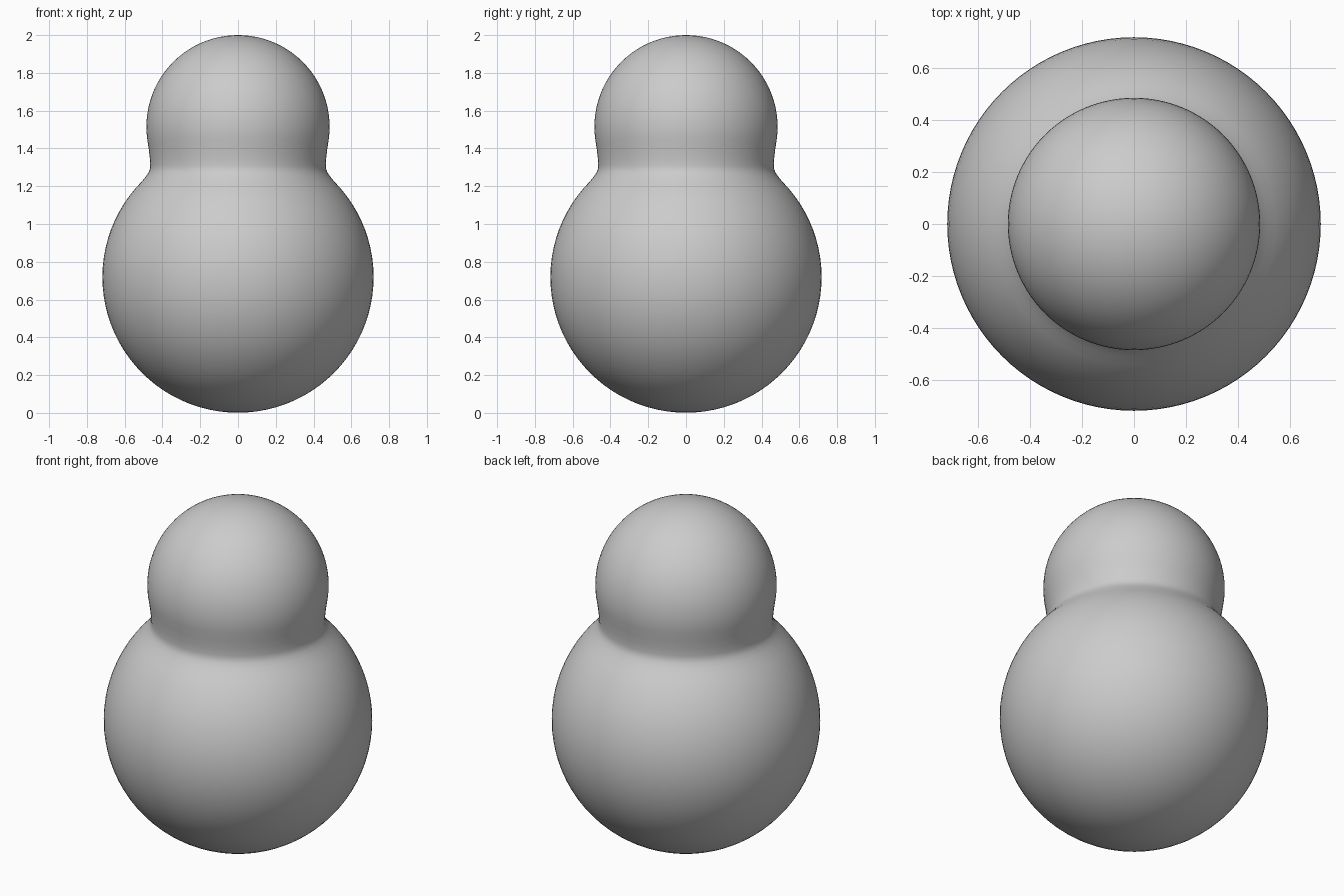
import bpy, bmesh
from math import sin, cos, radians, pi

if "Cube" in bpy.data.objects:
    bpy.data.objects.remove(bpy.data.objects["Cube"])

# Lathe profile (radius, height): body arc, soft neck, head arc
BODY_R, BODY_Z = 0.718, 0.719
HEAD_R, HEAD_Z = 0.485, 1.515

def arc(r, z, start, end, n):
    angles = [radians(start + (end - start) * i / n) for i in range(n + 1)]
    return [(max(r * cos(a), 0.0), z + r * sin(a)) for a in angles]

profile = arc(BODY_R, BODY_Z, -90, 41, 32)
profile += [(0.512, 1.222), (0.491, 1.248), (0.475, 1.27), (0.467, 1.29),
            (0.465, 1.31), (0.467, 1.35), (0.473, 1.40)]
profile += arc(HEAD_R, HEAD_Z, -8, 90, 24)

# Revolve around z into one closed, smooth skin
bm = bmesh.new()
verts = [bm.verts.new((r, 0, z)) for r, z in profile]
edges = [bm.edges.new(pair) for pair in zip(verts, verts[1:])]
bmesh.ops.spin(bm, geom=verts + edges, cent=(0, 0, 0), axis=(0, 0, 1),
               angle=2 * pi, steps=96)
bmesh.ops.remove_doubles(bm, verts=bm.verts, dist=0.0005)
bmesh.ops.recalc_face_normals(bm, faces=bm.faces)
for f in bm.faces:
    f.smooth = True

mesh = bpy.data.meshes.new("body_and_head")
bm.to_mesh(mesh)
bm.free()
obj = bpy.data.objects.new("body_and_head", mesh)
bpy.context.collection.objects.link(obj)
